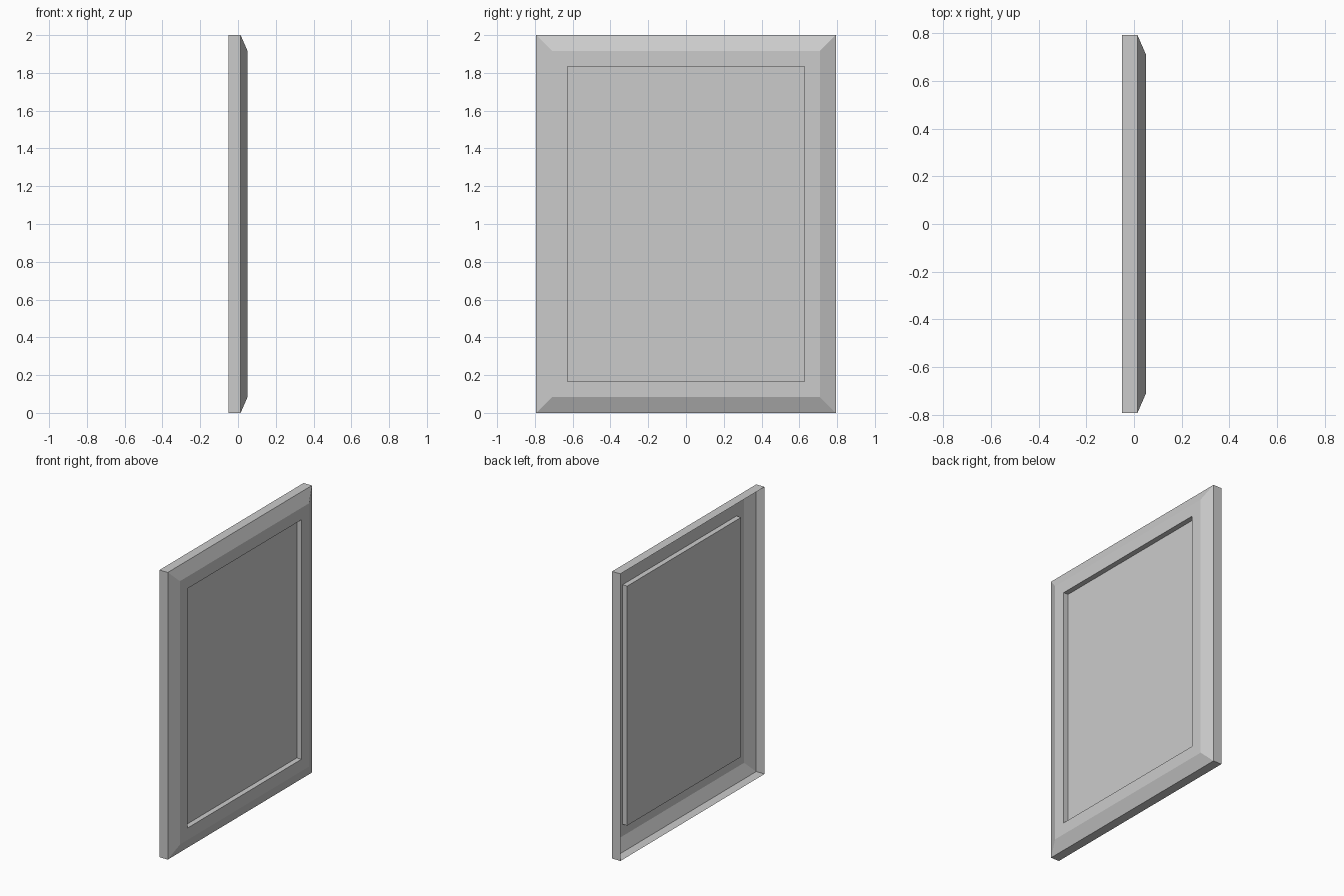
import bpy
import bmesh

cube = bpy.data.objects.get("Cube")
if cube:
    bpy.data.objects.remove(cube, do_unlink=True)

HALF_Y, HALF_Z = 0.793, 1.0
BACK, STEP, FACE = -0.05, 0.014, 0.05
BEVEL, BORDER = 0.083, 0.166

grey = bpy.data.materials.new("plain_grey")
grey.use_nodes = True
colour = (0.6, 0.6, 0.6, 1.0)
grey.diffuse_color = colour
grey.node_tree.nodes["Principled BSDF"].inputs["Base Color"].default_value = colour


def rect_shell(name, profile, cap=False):
    """Skin nested rectangles, each given as (x, inset from the outer edge)."""
    bm = bmesh.new()
    rings = []
    for x, inset in profile:
        y, z = HALF_Y - inset, HALF_Z - inset
        rings.append([bm.verts.new((x, sy * y, HALF_Z + sz * z))
                      for sy, sz in ((-1, -1), (1, -1), (1, 1), (-1, 1))])
    for a, b in zip(rings, rings[1:]):
        for i in range(4):
            j = (i + 1) % 4
            bm.faces.new((a[i], a[j], b[j], b[i]))
    if cap:
        bm.faces.new(rings[-1])
    mesh = bpy.data.meshes.new(name)
    bm.to_mesh(mesh)
    bm.free()
    mesh.materials.append(grey)
    obj = bpy.data.objects.new(name, mesh)
    bpy.context.collection.objects.link(obj)
    return obj


# Open-backed frame: side walls, mitred bevel and flat border
rect_shell("frame", [(BACK, 0), (STEP, 0), (FACE, BEVEL), (FACE, BORDER)])

# Sunken panel with its shallow walls
rect_shell("sunken_panel", [(FACE, BORDER), (STEP, BORDER)], cap=True)
